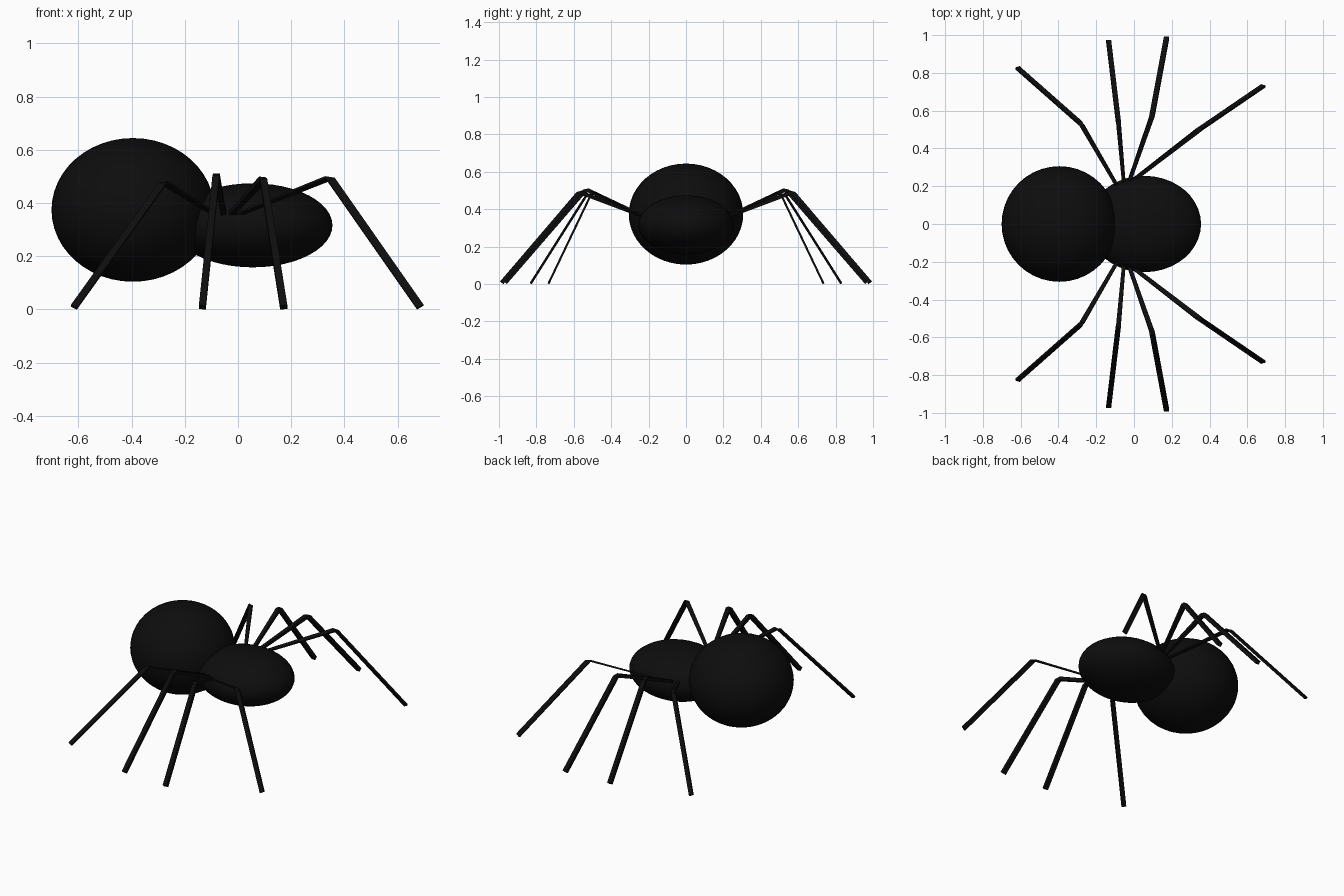
import bpy, bmesh
from mathutils import Vector

if "Cube" in bpy.data.objects:
    bpy.data.objects.remove(bpy.data.objects["Cube"])

black = bpy.data.materials.new("matte_black")
black.diffuse_color = (0.004, 0.004, 0.004, 1)
black.use_nodes = True
black.node_tree.nodes["Principled BSDF"].inputs["Base Color"].default_value = black.diffuse_color


def ellipsoid(name, center, radii):
    bpy.ops.mesh.primitive_uv_sphere_add(segments=40, ring_count=24, radius=1, location=center)
    ob = bpy.context.object
    ob.name = name
    ob.scale = radii
    bpy.ops.object.transform_apply(location=False, rotation=False, scale=True)
    bpy.ops.object.shade_smooth()
    ob.data.materials.append(black)


def leg(name, hip, knee, foot, width, depth):
    """Bent bar of rectangular section, mirrored to the other side."""
    hip, knee, foot = Vector(hip), Vector(knee), Vector(foot)
    d1, d2 = (knee - hip).normalized(), (foot - knee).normalized()
    stations = [(hip - d1 * 0.06, d1, 0.7), (knee - d1 * 0.012, d1, 0.95),
                (knee + d2 * 0.012, d2, 1), (foot, d2, 1)]
    bm = bmesh.new()
    rings = []
    for p, d, s in stations:
        w = Vector((1, 0, 0))
        w = (w - d * w.dot(d)).normalized()
        n = d.cross(w)
        rings.append([bm.verts.new(p + w * (a * width * s / 2) + n * (b * depth * s / 2))
                      for a, b in ((-1, -1), (1, -1), (1, 1), (-1, 1))])
    for r, q in zip(rings, rings[1:]):
        for i in range(4):
            j = (i + 1) % 4
            bm.faces.new((r[i], r[j], q[j], q[i]))
    bm.faces.new(rings[0][::-1])
    bm.faces.new(rings[-1])
    bmesh.ops.recalc_face_normals(bm, faces=bm.faces)
    me = bpy.data.meshes.new(name)
    bm.to_mesh(me)
    bm.free()
    me.materials.append(black)
    ob = bpy.data.objects.new(name, me)
    bpy.context.collection.objects.link(ob)
    mirror = ob.modifiers.new("mirror", 'MIRROR')
    mirror.use_axis = (False, True, False)
    mirror.use_clip = False


# Body
ellipsoid("abdomen", (-0.395, 0, 0.374), (0.306, 0.306, 0.27))
ellipsoid("head", (0.055, 0, 0.316), (0.30, 0.255, 0.158))

# Leg pairs, front to back
leg("front_legs", (0.02, 0.25, 0.365), (0.345, 0.50, 0.495), (0.685, 0.732, 0.009), 0.029, 0.011)
leg("front_middle_legs", (-0.02, 0.24, 0.365), (0.095, 0.57, 0.492), (0.172, 0.984, 0.008), 0.027, 0.023)
leg("rear_middle_legs", (-0.055, 0.23, 0.365), (-0.082, 0.535, 0.506), (-0.134, 0.966, 0.008), 0.026, 0.023)
leg("rear_legs", (-0.10, 0.22, 0.365), (-0.28, 0.53, 0.478), (-0.617, 0.827, 0.008), 0.026, 0.013)
